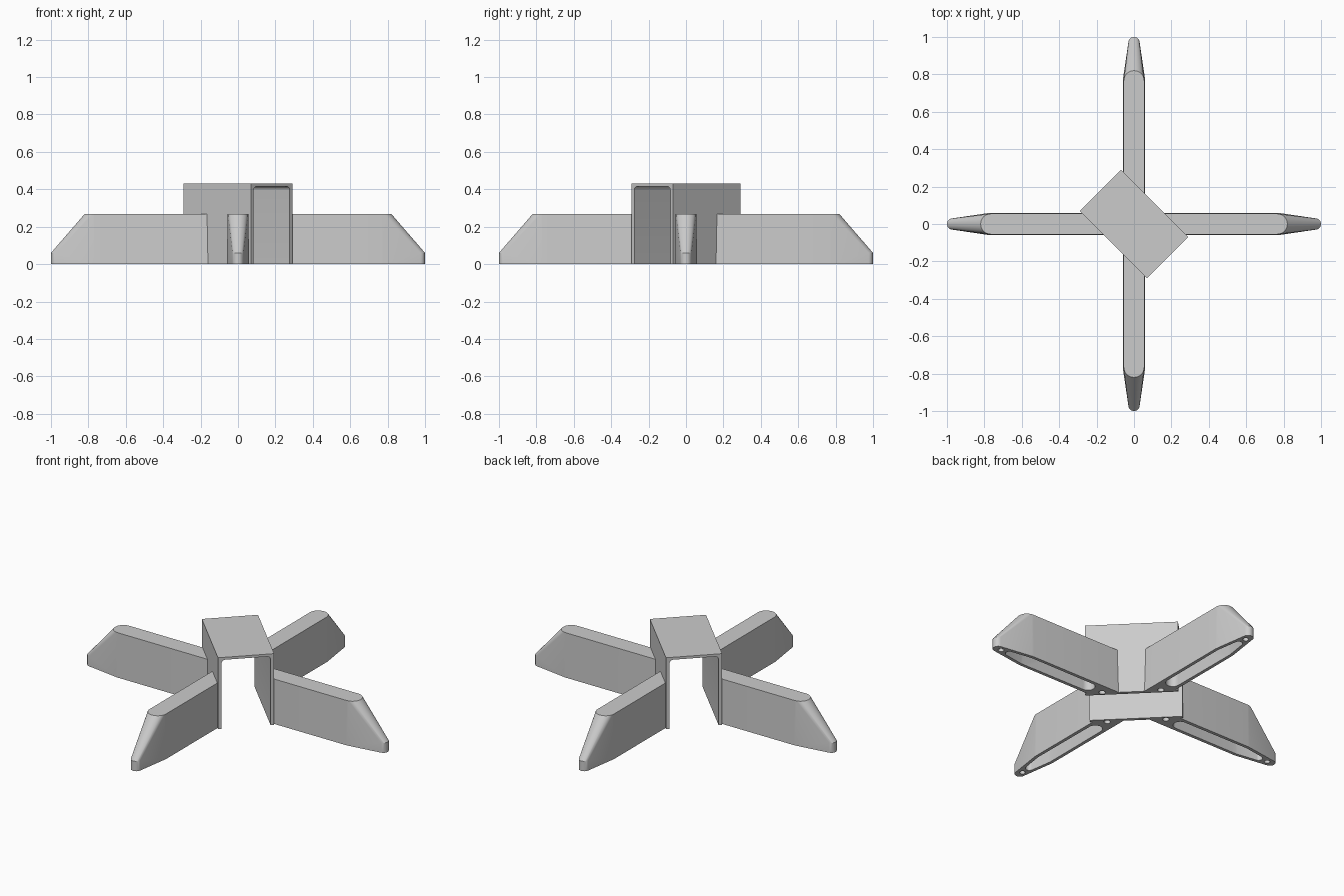
import bpy, bmesh, math
from mathutils import Vector, Matrix

if "Cube" in bpy.data.objects:
    bpy.data.objects.remove(bpy.data.objects["Cube"], do_unlink=True)

grey = bpy.data.materials.new("light_grey")
grey.use_nodes = True
COLOUR = (0.6, 0.6, 0.6, 1)
grey.diffuse_color = COLOUR
grey.node_tree.nodes["Principled BSDF"].inputs["Base Color"].default_value = COLOUR


def add_object(name, bm):
    bmesh.ops.recalc_face_normals(bm, faces=bm.faces[:])
    mesh = bpy.data.meshes.new(name)
    bm.to_mesh(mesh)
    bm.free()
    mesh.materials.append(grey)
    obj = bpy.data.objects.new(name, mesh)
    bpy.context.collection.objects.link(obj)
    return obj


def ring(r, radius, z, steps=32):
    return [(r + radius * math.cos(a), radius * math.sin(a), z)
            for a in (2 * math.pi * i / steps for i in range(steps))]


def hull(name, points, matrix):
    bm = bmesh.new()
    for p in points:
        bm.verts.new(matrix @ Vector(p))
    result = bmesh.ops.convex_hull(bm, input=bm.verts[:])
    spare = {g for g in result["geom_interior"] if isinstance(g, bmesh.types.BMVert)}
    bmesh.ops.delete(bm, geom=list(spare), context="VERTS")
    bmesh.ops.dissolve_limit(bm, angle_limit=0.005, verts=bm.verts[:], edges=bm.edges[:])
    return add_object(name, bm)


def cut(obj, cutter):
    cutter.hide_render = True
    mod = obj.modifiers.new("cut", "BOOLEAN")
    mod.object = cutter
    mod.operation = "DIFFERENCE"
    mod.solver = "EXACT"
    with bpy.context.temp_override(object=obj, active_object=obj):
        bpy.ops.object.modifier_apply(modifier=mod.name)


def smooth(obj):
    bpy.ops.object.select_all(action="DESELECT")
    obj.select_set(True)
    bpy.context.view_layer.objects.active = obj
    bpy.ops.object.shade_smooth_by_angle(angle=math.radians(25))


# Central bracket: an upside-down channel with filleted inner corners, turned 45 degrees
HALF_W, HALF_L, TOP = 0.156, 0.255, 0.43
IN_W, IN_TOP, FILLET = 0.136, 0.415, 0.02
arc = [(IN_W - FILLET + FILLET * math.cos(a), IN_TOP - FILLET + FILLET * math.sin(a))
       for a in (math.pi / 2 * i / 6 for i in range(7))]
profile = [(-HALF_W, 0), (-HALF_W, TOP), (HALF_W, TOP), (HALF_W, 0), (IN_W, 0)]
profile += arc + [(-x, z) for x, z in reversed(arc)] + [(-IN_W, 0)]
turn = Matrix.Rotation(math.radians(45), 4, "Z")
bm = bmesh.new()
face = bm.faces.new([bm.verts.new(turn @ Vector((x, -HALF_L, z))) for x, z in profile])
side = bmesh.ops.extrude_face_region(bm, geom=[face])
shift = turn @ Vector((0, 2 * HALF_L, 0))
bmesh.ops.translate(bm, vec=shift, verts=[v for v in side["geom"] if isinstance(v, bmesh.types.BMVert)])
bracket = add_object("centre_bracket", bm)

# Four legs: drafted bars with a sloping rounded tip, hollow underneath
swap = Matrix(((0, 1, 0, 0), (1, 0, 0, 0), (0, 0, 1, 0), (0, 0, 0, 1)))
half_turn = Matrix.Rotation(math.pi, 4, "Z")
places = {"left_leg": Matrix.Identity(4), "back_leg": swap,
          "right_leg": half_turn, "front_leg": half_turn @ swap}
WALL, BEND, HIGH = 0.212, 0.765, 0.268

for name, place in places.items():
    root = [(WALL - y, y, z) for w, z in ((0.06, 0), (0.055, HIGH)) for y in (-w, w)]
    body = ring(BEND, 0.06, 0) + ring(BEND, 0.055, HIGH)
    tip = ring(0.97, 0.03, 0) + ring(0.97, 0.03, 0.06)
    leg = hull(name, root + body + tip, place)

    pocket = hull("pocket_cutter", ring(0.33, 0.04, -0.02) + ring(0.33, 0.036, 0.245)
                  + ring(BEND, 0.042, -0.02) + ring(BEND - 0.02, 0.036, 0.245)
                  + ring(0.89, 0.023, -0.02) + ring(0.89, 0.02, 0.1), place)
    tip_hole = hull("tip_hole_cutter", ring(0.95, 0.016, -0.02) + ring(0.95, 0.016, 0.05), place)
    root_hole = hull("root_hole_cutter", ring(0.228, 0.018, -0.02) + ring(0.228, 0.018, 0.05), place)
    for cutter in (pocket, tip_hole, root_hole):
        cut(leg, cutter)
    cut(bracket, root_hole)
    for cutter in (pocket, tip_hole, root_hole):
        bpy.data.objects.remove(cutter, do_unlink=True)
    smooth(leg)

smooth(bracket)
